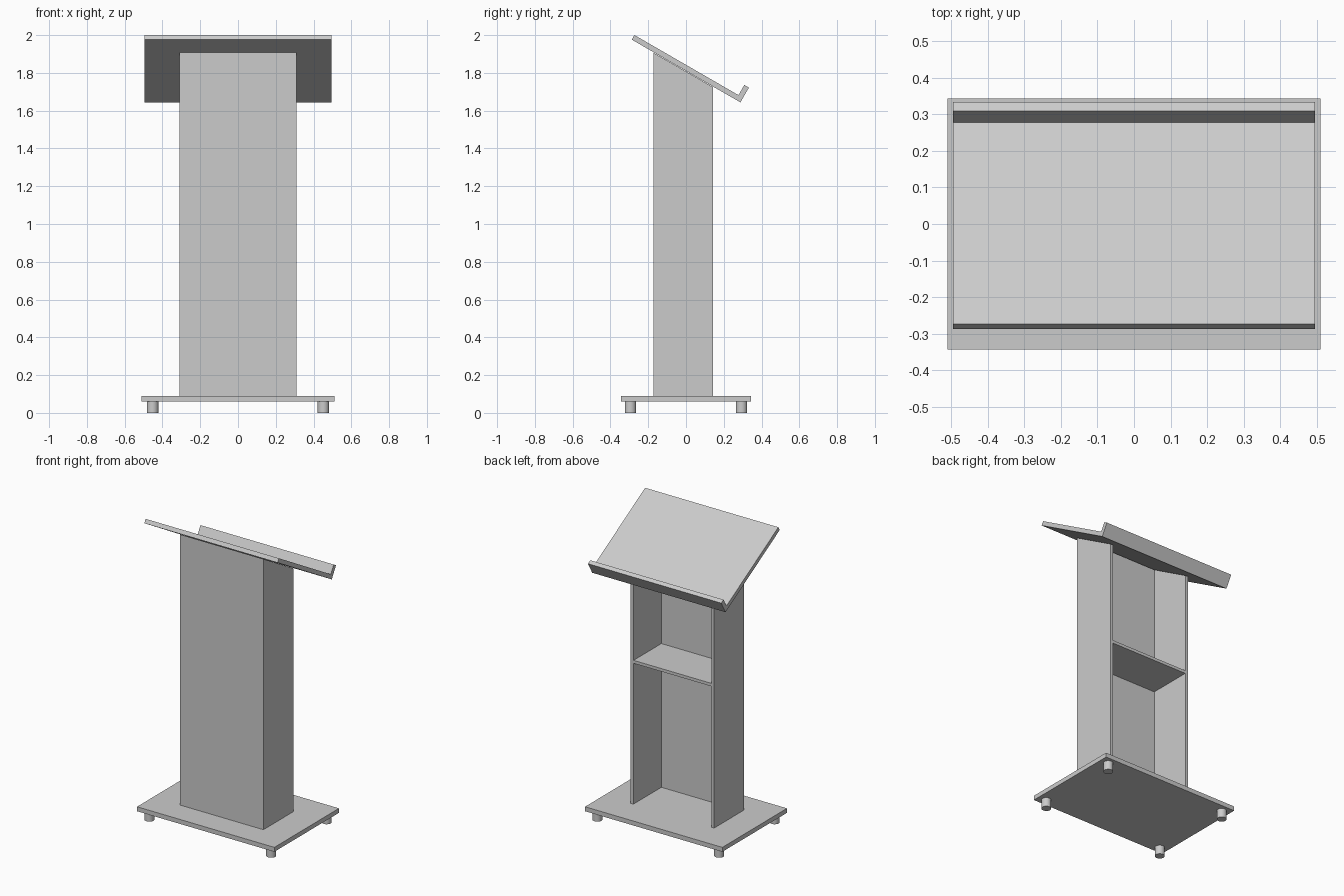
import bpy
import bmesh
from math import cos, sin, radians

if "Cube" in bpy.data.objects:
    bpy.data.objects.remove(bpy.data.objects["Cube"], do_unlink=True)

GREY = (0.6, 0.6, 0.6, 1.0)
mat = bpy.data.materials.new("light grey")
mat.use_nodes = True
mat.diffuse_color = GREY
mat.node_tree.nodes["Principled BSDF"].inputs["Base Color"].default_value = GREY


def extrude_profile(name, profile, x0, x1):
    """Sweep a closed (y, z) profile along x."""
    bm = bmesh.new()
    face = bm.faces.new([bm.verts.new((x0, y, z)) for y, z in profile])
    swept = bmesh.ops.extrude_face_region(bm, geom=[face])["geom"]
    verts = [v for v in swept if isinstance(v, bmesh.types.BMVert)]
    bmesh.ops.translate(bm, verts=verts, vec=(x1 - x0, 0, 0))
    bmesh.ops.recalc_face_normals(bm, faces=bm.faces)
    mesh = bpy.data.meshes.new(name)
    bm.to_mesh(mesh)
    bm.free()
    mesh.materials.append(mat)
    obj = bpy.data.objects.new(name, mesh)
    bpy.context.collection.objects.link(obj)
    return obj


def box(name, x0, x1, y0, y1, z0, z1):
    return extrude_profile(name, [(y0, z0), (y1, z0), (y1, z1), (y0, z1)], x0, x1)


tilt = radians(30)
board_y, board_z = -0.287, 1.976      # lower front corner of the sloping board
length, thick, lip = 0.664, 0.028, 0.09


def on_board(along, up):
    """Point in the tilted frame of the reading board."""
    return (board_y + along * cos(tilt) + up * sin(tilt),
            board_z - along * sin(tilt) + up * cos(tilt))


def underside(y):
    return board_z - (y - board_y) * sin(tilt) / cos(tilt) - 0.003


# Reading board with a lip along its low edge
extrude_profile("reading_board", [on_board(a, u) for a, u in (
    (0, 0), (length, 0), (length, lip), (length - thick, lip),
    (length - thick, thick), (0, thick))], -0.495, 0.495)

# Column: front panel, two side panels with sloping tops, one shelf
half, panel = 0.31, 0.02
front, back, floor = -0.173, 0.144, 0.09
inner = front + panel
extrude_profile("front_panel", [(front, floor), (inner, floor),
                (inner, underside(inner)), (front, underside(front))],
                panel - half, half - panel)
for side, x in (("right", -half), ("left", half - panel)):
    extrude_profile(side + "_panel", [(front, floor), (back, floor),
                    (back, underside(back)), (front, underside(front))], x, x + panel)
box("inner_shelf", panel - half, half - panel, inner, back - 0.002, 1.035, 1.055)

# Base plate
box("base_plate", -0.51, 0.51, -0.343, 0.343, 0.06, floor)

# Round feet
for end, y in (("front", -0.294), ("back", 0.294)):
    for side, x in (("right", -0.452), ("left", 0.452)):
        bpy.ops.mesh.primitive_cylinder_add(vertices=32, radius=0.03, depth=0.06,
                                            location=(x, y, 0.03))
        foot = bpy.context.object
        foot.name = f"{end}_{side}_foot"
        foot.data.materials.append(mat)
        bpy.ops.object.shade_smooth_by_angle(angle=radians(40))
